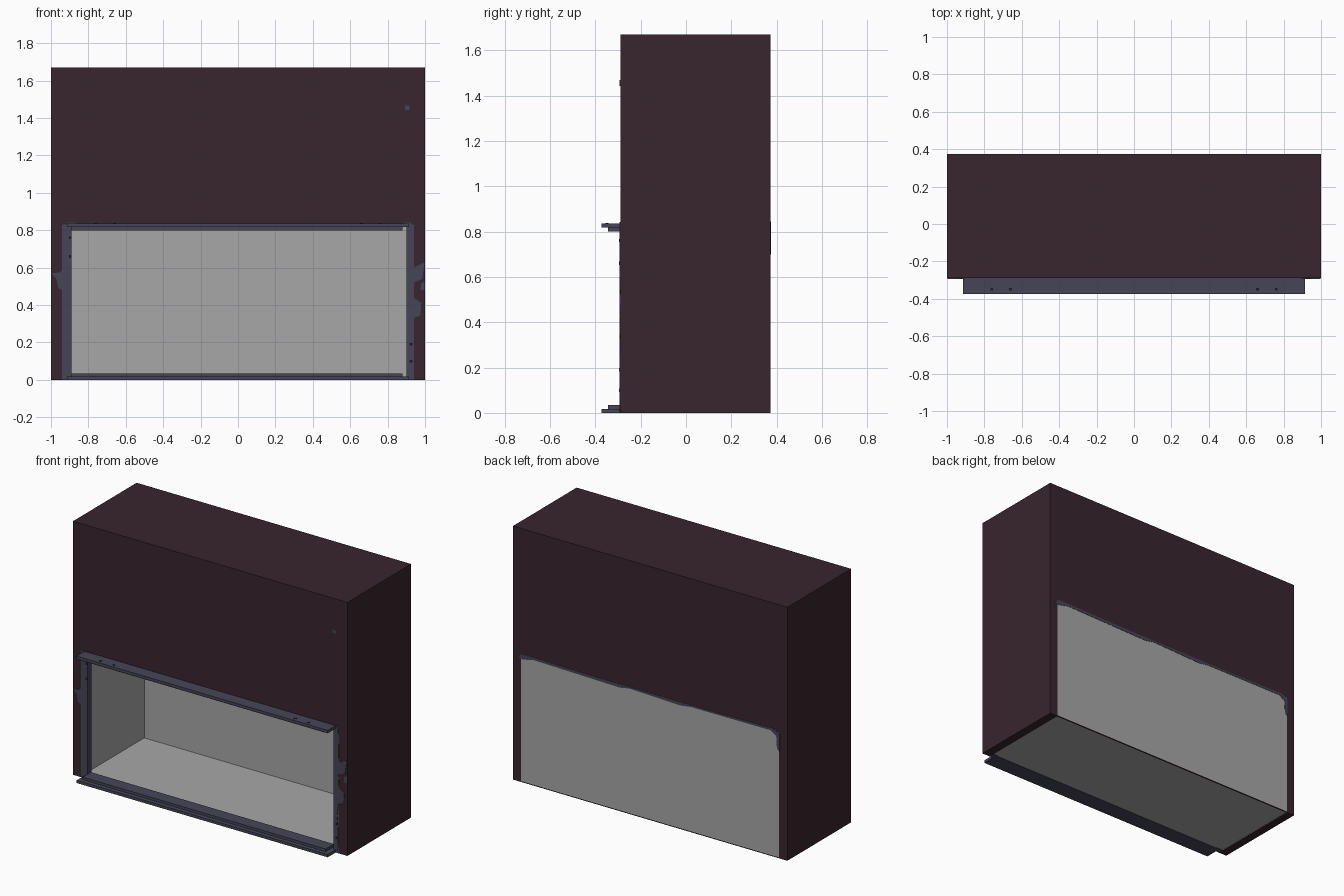
import bpy, bmesh

FRONT, BACK, TOP = -0.29, 0.373, 1.67
NICHE_X, NICHE_Z = 0.94, 0.83


def material(name, rgb):
    m = bpy.data.materials.new(name)
    m.diffuse_color = (*rgb, 1)
    return m


WALL = material("dark maroon", (0.040, 0.018, 0.027))
GREY = material("panel grey", (0.39, 0.39, 0.39))
FRAME = material("slate blue", (0.060, 0.060, 0.095))
BOLT = material("bolt dark", (0.012, 0.010, 0.015))


def prism(name, pts, y0, y1, *mats):
    """Extrude an x-z outline from y0 to y1."""
    bm = bmesh.new()
    f = bm.faces.new([bm.verts.new((x, y0, z)) for x, z in pts])
    r = bmesh.ops.extrude_face_region(bm, geom=[f])
    for v in r["geom"]:
        if isinstance(v, bmesh.types.BMVert):
            v.co.y = y1
    bmesh.ops.recalc_face_normals(bm, faces=bm.faces)
    me = bpy.data.meshes.new(name)
    bm.to_mesh(me)
    bm.free()
    ob = bpy.data.objects.new(name, me)
    bpy.context.collection.objects.link(ob)
    for m in mats:
        me.materials.append(m)
    return ob


def box(name, x0, x1, y0, y1, z0, z1, mat):
    return prism(name, [(x0, z0), (x1, z0), (x1, z1), (x0, z1)], y0, y1, mat)


# wall block with a niche running through it, niche sides and ceiling grey
n, h = NICHE_X, NICHE_Z
wall = prism("wall_block", [(-1, 0), (-n, 0), (-n, h), (n, h), (n, 0), (1, 0),
                            (1, TOP), (-1, TOP)], FRONT, BACK, WALL, GREY)
for p in wall.data.polygons:
    c = p.center
    if abs(p.normal.y) < 0.5 and abs(c.x) < n + 0.01 and c.z < h + 0.01:
        p.material_index = 1

# niche back and floor
box("niche_back", -n, n, BACK - 0.004, BACK, 0.006, h, GREY)
box("niche_floor", -n, n, FRONT + 0.03, BACK - 0.006, 0.003, 0.008, GREY)
box("back_sill", -n, n, BACK - 0.006, BACK, 0, 0.006, WALL)

# front lip around the opening
box("left_jamb", -n, -0.89, FRONT, FRONT + 0.035, 0, h, FRAME)
box("right_jamb", 0.90, n, FRONT, FRONT + 0.035, 0, h, FRAME)

# stepped rails at the top and bottom of the opening
for label, outer, inner in (("top", (0.817, 0.836), (0.80, 0.817)),
                            ("bottom", (0, 0.018), (0.018, 0.035))):
    box(label + "_rail", -0.915, 0.915, -0.373, FRONT + 0.03, *outer, FRAME)
    box(label + "_rail_step", -0.89, 0.88, -0.345, FRONT + 0.03, *inner, FRAME)

# worn trim on the front face, as thin plates
P = FRONT - 0.003
prism("left_trim", [(-0.89, 0), (-0.89, 0.80), (-0.87, 0.82), (-0.87, 0.842),
                    (-0.91, 0.842), (-0.922, 0.82), (-0.925, 0.72), (-0.91, 0.66),
                    (-0.93, 0.60), (-0.95, 0.575), (-0.998, 0.57), (-0.97, 0.54),
                    (-0.96, 0.49), (-0.922, 0.475), (-0.92, 0.02)],
      P, FRONT, FRAME)
prism("right_trim", [(0.90, 0), (0.925, 0.01), (0.935, 0.05), (0.935, 0.16),
                     (0.925, 0.25), (0.94, 0.33), (0.975, 0.345), (0.98, 0.41),
                     (0.94, 0.44), (0.935, 0.52), (0.985, 0.54), (0.998, 0.63),
                     (0.94, 0.60), (0.935, 0.82), (0.92, 0.842), (0.885, 0.842),
                     (0.885, 0.82), (0.90, 0.82)], P, FRONT, FRAME)
prism("trim_fleck", [(0.975, 0.48), (0.998, 0.48), (0.998, 0.525), (0.98, 0.515)],
      P, FRONT, FRAME)
box("wall_spot", 0.893, 0.918, P, FRONT, 1.443, 1.468, FRAME)

# worn trim over the back panel
prism("back_trim", [(-0.945, 0.70), (-0.925, 0.72), (-0.92, 0.80), (-0.88, 0.828),
                    (-0.30, 0.826), (-0.22, 0.815), (0.15, 0.828), (0.22, 0.815),
                    (0.85, 0.828), (0.93, 0.81), (0.955, 0.82), (0.94, 0.845),
                    (0.85, 0.845), (0.40, 0.838), (-0.50, 0.838), (-0.90, 0.845),
                    (-0.945, 0.82)], BACK, BACK + 0.002, FRAME)

# bolts on the jambs and rails
for i, (x, z) in enumerate([(-0.897, 0.76), (-0.897, 0.66), (0.925, 0.19), (0.925, 0.10)]):
    box(f"jamb_bolt_{i}", x - 0.007, x + 0.007, P - 0.002, P, z - 0.007, z + 0.007, BOLT)
for i, x in enumerate((-0.76, -0.66, 0.66, 0.76)):
    box(f"rail_bolt_{i}", x - 0.007, x + 0.007, -0.355, -0.341, 0.836, 0.838, BOLT)
